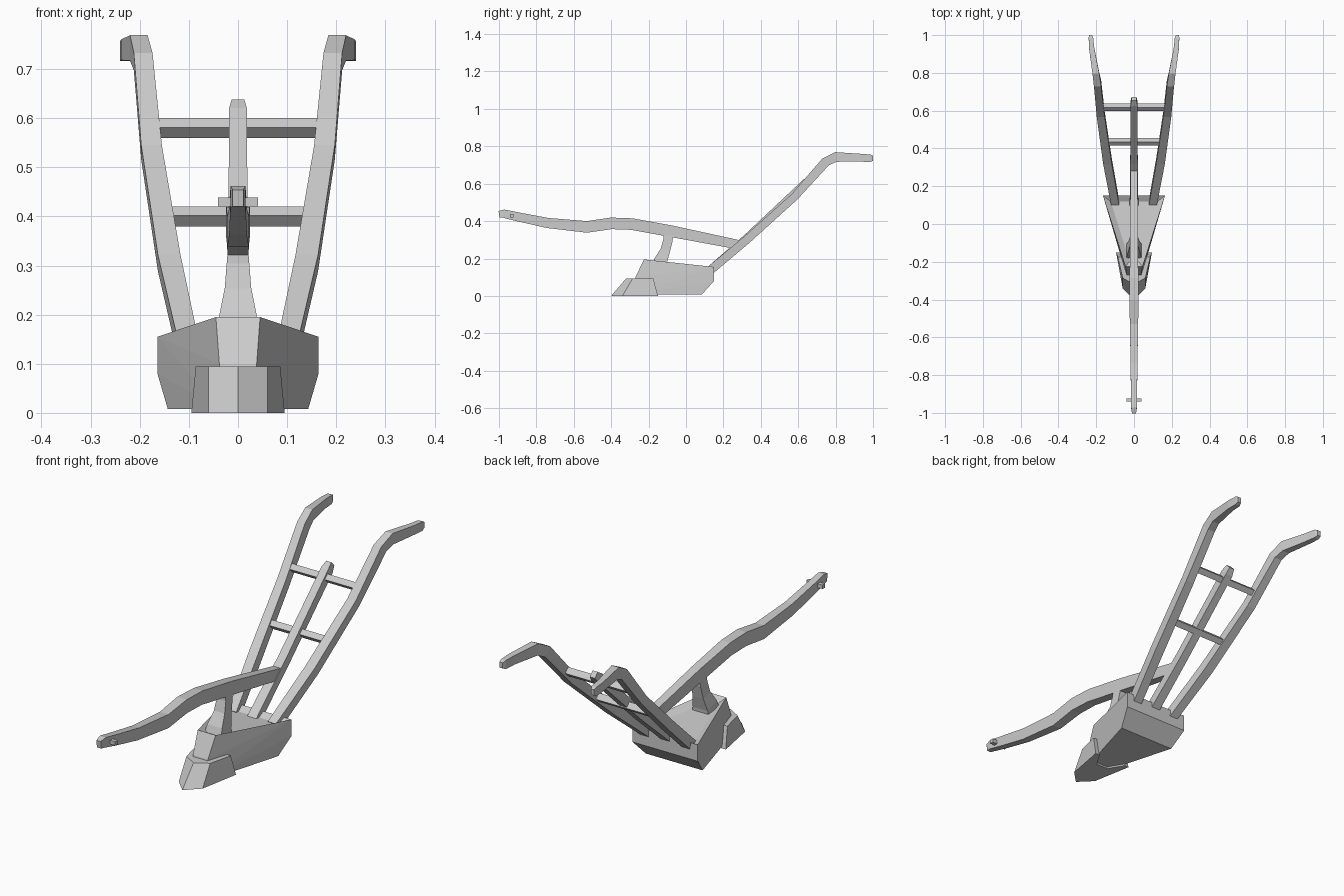
import bpy, bmesh, math
from mathutils import Vector

if "Cube" in bpy.data.objects:
    bpy.data.objects.remove(bpy.data.objects["Cube"])


def finish(name, bm):
    bmesh.ops.recalc_face_normals(bm, faces=bm.faces[:])
    me = bpy.data.meshes.new(name)
    bm.to_mesh(me)
    bm.free()
    ob = bpy.data.objects.new(name, me)
    bpy.context.collection.objects.link(ob)
    return ob


def skin(name, rings):
    """Join equal-length rings into a closed solid."""
    bm = bmesh.new()
    vs = [[bm.verts.new(p) for p in r] for r in rings]
    n = len(vs[0])
    for a, b in zip(vs, vs[1:]):
        for i in range(n):
            j = (i + 1) % n
            bm.faces.new((a[i], a[j], b[j], b[i]))
    bm.faces.new(vs[0][::-1])
    bm.faces.new(vs[-1])
    return finish(name, bm)


def bar(name, path):
    """Rectangular timber along stations (x, y, z, width, thickness), bending in the yz plane."""
    rings = []
    for i, (x, y, z, w, h) in enumerate(path):
        a, b = path[max(i - 1, 0)], path[min(i + 1, len(path) - 1)]
        t = Vector((b[1] - a[1], b[2] - a[2])).normalized()
        dy, dz = -t.y * h / 2, t.x * h / 2
        rings.append([(x - w / 2, y - dy, z - dz), (x + w / 2, y - dy, z - dz),
                      (x + w / 2, y + dy, z + dz), (x - w / 2, y + dy, z + dz)])
    return skin(name, rings)


def cross_bar(name, half, y, z, size, angle):
    bm = bmesh.new()
    bmesh.ops.create_cube(bm, size=1)
    bmesh.ops.scale(bm, vec=(half * 2, size[0], size[1]), verts=bm.verts)
    ob = finish(name, bm)
    ob.location = (0, y, z)
    ob.rotation_euler.x = math.radians(angle)
    return ob


# long draught beam
bar("beam", [
    (0, -1.0, .437, .022, .034), (0, -.975, .440, .03, .044),
    (0, -.90, .423, .033, .048), (0, -.74, .390, .036, .054),
    (0, -.53, .369, .044, .062), (0, -.40, .388, .048, .062),
    (0, -.29, .384, .046, .062), (0, -.08, .346, .042, .062),
    (0, .275, .275, .038, .05)])

# hitch pin through the beam tip
cross_bar("hitch_pin", .041, -.932, .429, (.018, .018), 0)

# handles, one per side
for s, side in ((1, "right"), (-1, "left")):
    path = [(.10, .115, .125, .042, .046), (.14, .33, .305, .046, .044),
            (.176, .58, .53, .042, .042), (.193, .745, .715, .038, .05),
            (.202, .80, .743, .036, .052), (.224, .93, .739, .028, .042),
            (.228, .985, .736, .024, .04), (.23, 1.0, .736, .016, .026)]
    bar("handle_" + side, [(s * x, y, z, w, h) for x, y, z, w, h in path])

# centre stay between the handles
bar("centre_stay", [(0, .10, .115, .046, .04), (0, .33, .315, .04, .04),
                    (0, .64, .605, .036, .042), (0, .663, .627, .026, .03)])

# rungs
cross_bar("upper_rung", .165, .618, .58, (.027, .03), 45)
cross_bar("lower_rung", .138, .435, .40, (.027, .03), 42)

# curved post joining body and beam
bar("post", [(0, -.145, .15, .085, .08), (0, -.135, .19, .075, .07),
             (0, -.11, .245, .054, .052), (0, -.096, .30, .046, .05),
             (0, -.094, .34, .04, .05)])

# wedge-shaped body with a recessed top
bm = bmesh.new()
for x, y, z in ((.045, -.225, .195), (.038, -.27, .1), (.035, -.29, .008),
                (.164, .15, .155), (.164, .15, .08), (.143, .085, .008)):
    for s in (1, -1):
        bm.verts.new((s * x, y, z))
bmesh.ops.convex_hull(bm, input=bm.verts[:])
bmesh.ops.dissolve_limit(bm, angle_limit=.03, verts=bm.verts[:], edges=bm.edges[:])
bmesh.ops.recalc_face_normals(bm, faces=bm.faces[:])
top = [f for f in bm.faces if f.normal.z > .9]
bmesh.ops.inset_region(bm, faces=top, thickness=.03, depth=-.02, use_even_offset=True)
finish("body", bm)

# share: V-shaped cutting nose wrapped around the body front
low = [(0, -.40), (.06, -.34), (.095, -.15), (.072, -.15), (.03, -.22)]
high = [(0, -.32), (.06, -.285), (.086, -.175), (.066, -.175), (.03, -.22)]
skin("share", [[(x, y, z) for x, y in half] + [(-x, y, z) for x, y in half[:0:-1]]
               for half, z in ((low, 0), (high, .094))])
